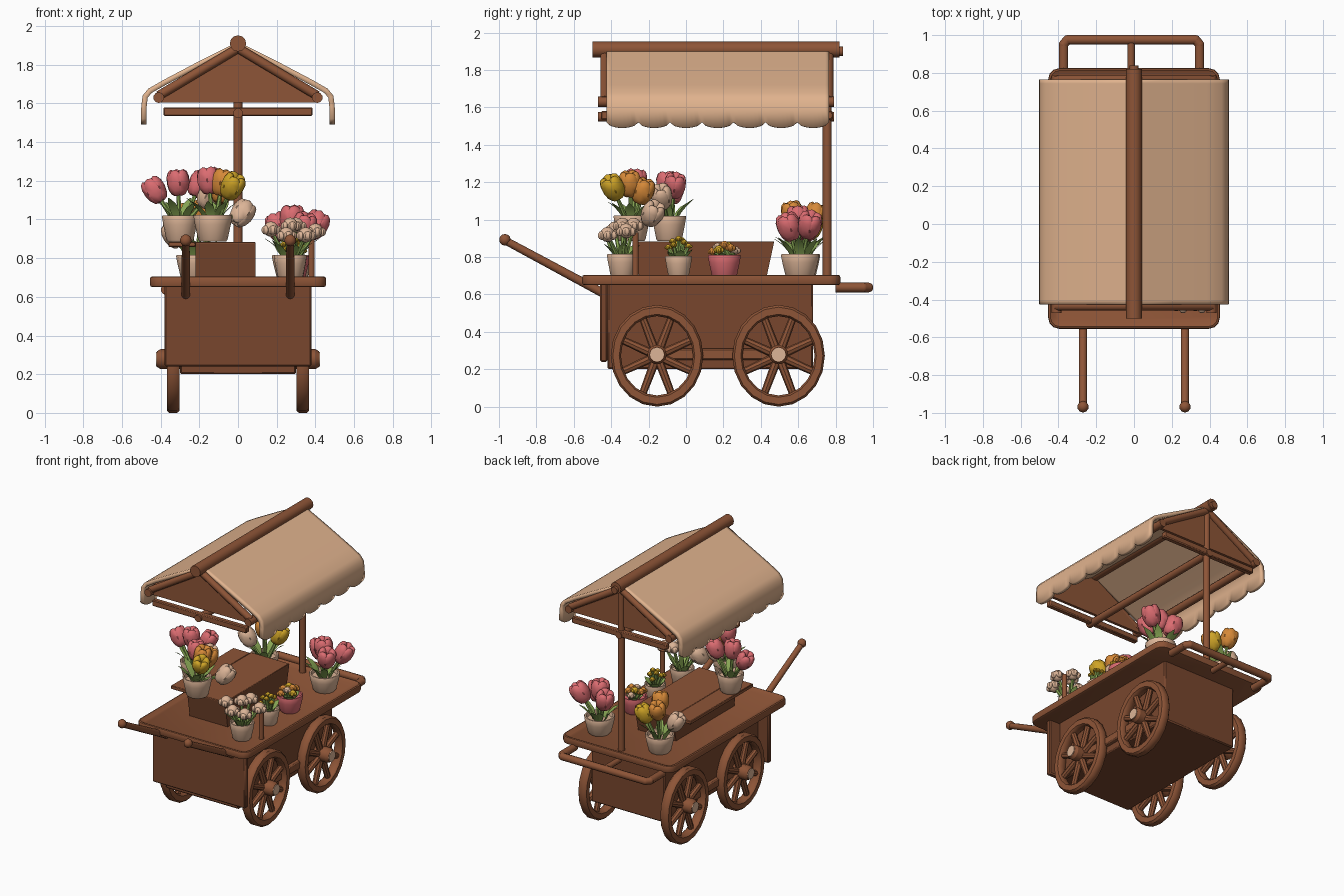
import bpy, bmesh, math, random
from mathutils import Vector, Matrix

random.seed(4)
if "Cube" in bpy.data.objects:
    bpy.data.objects.remove(bpy.data.objects["Cube"])


def material(name, rgb):
    m = bpy.data.materials.new(name)
    m.use_nodes = True
    m.diffuse_color = (*rgb, 1)
    m.node_tree.nodes["Principled BSDF"].inputs["Base Color"].default_value = (*rgb, 1)
    return m


WOOD = material("brown wood", (.27, .09, .038))
PANEL = material("dark wood", (.19, .062, .027))
CLOTH = material("tan canvas", (.75, .45, .27))
CREAM = material("cream", (.72, .46, .31))
PINK = material("pink", (.71, .15, .165))
YELLOW = material("yellow", (.62, .37, .02))
ORANGE = material("orange", (.67, .25, .04))
GREEN = material("leaf green", (.25, .39, .09))


def finish(bm, name, mat):
    bmesh.ops.recalc_face_normals(bm, faces=bm.faces)
    mesh = bpy.data.meshes.new(name)
    bm.to_mesh(mesh)
    bm.free()
    mesh.materials.append(mat)
    ob = bpy.data.objects.new(name, mesh)
    bpy.context.collection.objects.link(ob)
    bpy.ops.object.select_all(action='DESELECT')
    ob.select_set(True)
    bpy.context.view_layer.objects.active = ob
    bpy.ops.object.shade_smooth_by_angle(angle=math.radians(42))
    return ob


def box(bm, x, y, z, bevel=.008):
    lo, hi = Vector((x[0], y[0], z[0])), Vector((x[1], y[1], z[1]))
    mat = Matrix.Translation((lo + hi) / 2) @ Matrix.Diagonal((*(hi - lo), 1))
    verts = bmesh.ops.create_cube(bm, size=1, matrix=mat)["verts"]
    if bevel:
        edges = list({e for v in verts for e in v.link_edges})
        bmesh.ops.bevel(bm, geom=edges, offset=bevel, segments=1, affect='EDGES')


def rod(bm, a, b, r, r2=None, sides=10):
    a, b = Vector(a), Vector(b)
    turn = (b - a).to_track_quat('Z', 'Y').to_matrix().to_4x4()
    bmesh.ops.create_cone(bm, cap_ends=True, segments=sides, radius1=r, radius2=r if r2 is None else r2,
                          depth=(b - a).length, matrix=Matrix.Translation((a + b) / 2) @ turn)


def ball(bm, p, r, scale=(1, 1, 1), turn=Matrix(), u=10, v=7):
    m = Matrix.Translation(p) @ turn @ Matrix.Diagonal((*scale, 1))
    bmesh.ops.create_uvsphere(bm, u_segments=u, v_segments=v, radius=r, matrix=m)


def chain(bm, pts, r):
    for a, b in zip(pts, pts[1:]):
        rod(bm, a, b, r)
    for p in pts[1:-1]:
        ball(bm, p, r)


def lathe(bm, profile, matrix, sides=16, closed=False):
    rings = [[bm.verts.new(matrix @ Vector((r * math.cos(t), r * math.sin(t), h)))
              for t in (2 * math.pi * i / sides for i in range(sides))] for r, h in profile]
    pairs = list(zip(rings, rings[1:] + rings[:1]))
    for a, b in pairs if closed else pairs[:-1]:
        for i in range(sides):
            j = (i + 1) % sides
            bm.faces.new((a[i], a[j], b[j], b[i]))


# Cart body
bm = bmesh.new()
box(bm, (-.3, .3), (-.42, .68), (.2, .66))
box(bm, (-.38, .38), (-.46, -.42), (.24, .66))
finish(bm, "cart_body", PANEL)

# Counter with rounded corners and sunken top
bm = bmesh.new()
box(bm, (-.455, .455), (-.555, .825), (.65, .705), 0)
upright = [e for e in bm.edges if abs(e.verts[0].co.z - e.verts[1].co.z) > .01]
bmesh.ops.bevel(bm, geom=upright, offset=.06, segments=3, profile=.5, affect='EDGES')
level = [e for e in bm.edges if abs(e.verts[0].co.z - e.verts[1].co.z) < .01]
bmesh.ops.bevel(bm, geom=level, offset=.012, segments=2, profile=.5, affect='EDGES')
top = max(bm.faces, key=lambda f: f.calc_center_median().z + f.calc_area())
bmesh.ops.inset_region(bm, faces=[top], thickness=.03)
bmesh.ops.translate(bm, verts=top.verts, vec=(0, 0, -.015))
finish(bm, "counter", WOOD)

# Side rails, axles
bm = bmesh.new()
for s in (-1, 1):
    box(bm, (s * .31 - .02, s * .31 + .02), (-.16, .5), (.25, .31))
for y in (-.155, .495):
    rod(bm, (-.4, y, .28), (.4, y, .28), .03)
finish(bm, "chassis", WOOD)

# Wheels
for s, side in ((-1, "right"), (1, "left")):
    for y, end in ((-.155, "front"), (.495, "back")):
        place = Matrix.Translation((s * .335, y, .272)) @ Matrix.Diagonal((1, .91, 1, 1)) \
            @ Matrix.Rotation(math.pi / 2, 4, 'Y')
        bm = bmesh.new()
        rim = [(.212, -.02), (.222, -.033), (.26, -.033), (.272, -.02)]
        lathe(bm, rim + [(r, -h) for r, h in reversed(rim)], place, 20, True)
        for i in range(8):
            t = math.pi * (i + .5) / 4
            d = Vector((math.cos(t), math.sin(t), 0))
            rod(bm, place @ (d * .03), place @ (d * .225), .024, .02, 8)
        rod(bm, (s * .3, y, .278), (s * .4, y, .278), .052, sides=12)
        rod(bm, (s * .4, y, .278), (s * .42, y, .278), .052, .04, 12)
        finish(bm, f"{end}_{side}_wheel", WOOD)
        bm = bmesh.new()
        rod(bm, (s * .41, y, .278), (s * .425, y, .278), .038, sides=12)
        finish(bm, f"{end}_{side}_hub_cap", CREAM)

# Pull shafts
for s, side in ((-1, "right"), (1, "left")):
    bm = bmesh.new()
    rod(bm, (s * .27, -.44, .605), (s * .27, -.97, .89), .024, .021)
    ball(bm, (s * .27, -.968, .892), .031)
    finish(bm, f"{side}_shaft", WOOD)

# Push bar
bm = bmesh.new()
half = [(.36, .8), (.36, .95), (.34, .975)]
path = half + [(-x, y) for x, y in reversed(half)]
chain(bm, [(x - .013, y, .637) for x, y in path], .026)
rod(bm, (-.015, .8, .637), (-.015, .97, .637), .02)
finish(bm, "push_bar", WOOD)

# Display crate with lid and side ledge
bm = bmesh.new()
box(bm, (-.22, .09), (-.25, .43), (.69, .875), 0)
for v in bm.verts:
    if v.co.z > .8:
        v.co.y += .04 if v.co.y > 0 else -.03
finish(bm, "display_crate", PANEL)
bm = bmesh.new()
box(bm, (-.22, .09), (-.28, .47), (.872, .884), .003)
box(bm, (-.36, -.22), (-.27, .46), (.858, .884), .004)
finish(bm, "display_lid", WOOD)
bm = bmesh.new()
rod(bm, (.38, -.27, .68), (.38, -.27, .93), .017)
finish(bm, "counter_peg", WOOD)

# Roof frame
bm = bmesh.new()
rod(bm, (0, -.5, 1.91), (0, .82, 1.91), .042, sides=12)
rod(bm, (0, .82, 1.9), (0, .84, 1.9), .025)
rod(bm, (0, .755, .68), (0, .755, 1.9), .024)
rod(bm, (0, -.47, 1.55), (0, .79, 1.55), .026)
for s in (-1, 1):
    rod(bm, (s * .41, -.47, 1.63), (s * .41, .79, 1.63), .028)
for y in (-.435, .765):
    box(bm, (-.385, .385), (y - .02, y + .02), (1.535, 1.58), .006)
    for s in (-1, 1):
        rod(bm, (0, y, 1.885), (s * .41, y, 1.64), .024)
finish(bm, "roof_frame", WOOD)

# Gable panels
for y, end in ((-.42, "front"), (.75, "back")):
    bm = bmesh.new()
    tri = [bm.verts.new(p) for p in ((-.42, y - .01, 1.605), (.42, y - .01, 1.605), (0, y - .01, 1.89))]
    face = bm.faces.new(tri)
    out = bmesh.ops.extrude_face_region(bm, geom=[face])["geom"]
    bmesh.ops.translate(bm, verts=[v for v in out if isinstance(v, bmesh.types.BMVert)], vec=(0, .02, 0))
    finish(bm, f"{end}_gable", WOOD)

# Canvas awning with scalloped hems
half = [(0, 1.905), (.2, 1.803), (.38, 1.708), (.455, 1.665), (.48, 1.635), (.486, 1.585), (.488, 1.52)]
profile = [(-x, z) for x, z in reversed(half[1:])] + half
bm = bmesh.new()
steps, rows = 56, []
for i in range(steps + 1):
    wave = math.sqrt(abs(math.sin(math.pi * i / 8)))
    rows.append([bm.verts.new((x, -.425 + 1.19 * i / steps, z - (.03 * wave if z < 1.54 else 0)))
                 for x, z in profile])
for a, b in zip(rows, rows[1:]):
    for j in range(len(profile) - 1):
        bm.faces.new((a[j], a[j + 1], b[j + 1], b[j]))
awning = finish(bm, "awning", CLOTH)
thick = awning.modifiers.new("thickness", 'SOLIDIFY')
thick.thickness = .028
thick.offset = 0


# Flower parts
def tulip(bm, p, lean, size):
    turn = Vector(lean).to_track_quat('Z', 'Y').to_matrix().to_4x4()
    for i in range(5):
        spin = turn @ Matrix.Rotation(i * 2 * math.pi / 5, 4, 'Z')
        at = Vector(p) + spin @ Vector((.42 * size, 0, 0))
        ball(bm, at, size, (.5, .72, 1.08), spin @ Matrix.Rotation(.12, 4, 'Y'), 8, 6)


def blossom(bm, p, lean, size):
    ball(bm, p, size)
    for i in range(5):
        t = i * 2 * math.pi / 5
        ball(bm, Vector(p) + Vector((math.cos(t), math.sin(t), -.15)) * size * .8, size * .6, u=7, v=5)


def leaf(bm, base, angle, length):
    out = Vector((math.cos(angle), math.sin(angle), 0))
    side = Vector((-out.y, out.x, 0))
    prev = None
    for t, w in ((0, .014), (.35, .026), (.7, .024), (1, .003)):
        c = Vector(base) + out * length * .7 * t ** 1.4 + Vector((0, 0, length * (t - .2 * t * t)))
        row = [bm.verts.new(c + side * w), bm.verts.new(c - out * .008 - Vector((0, 0, .008))),
               bm.verts.new(c - side * w), bm.verts.new(c + out * .003)]
        if prev:
            for k in range(4):
                bm.faces.new((prev[k], prev[(k + 1) % 4], row[(k + 1) % 4], row[k]))
        prev = row
    bm.faces.new(prev)


def planter(name, pos, r, h, pot_mat, blooms, kind, size, leaves, leaf_size=.14):
    pos = Vector(pos)
    bm = bmesh.new()
    lathe(bm, [(0, 0), (r * .68, 0), (r * .76, h * .08), (r * .93, h * .65), (r, h * .95), (r * .97, h),
               (r * .87, h), (r * .82, h * .8), (0, h * .8)], Matrix.Translation(pos), 14)
    bmesh.ops.remove_doubles(bm, verts=bm.verts, dist=.0001)
    finish(bm, name + "_pot", pot_mat)
    greens = bmesh.new()
    soil = pos + Vector((0, 0, h * .8))
    for i in range(leaves):
        t = 2 * math.pi * i / leaves + random.uniform(-.2, .2)
        leaf(greens, soil + Vector((math.cos(t), math.sin(t), 0)) * r * .4, t, leaf_size * random.uniform(.8, 1.1))
    heads = {}
    for mat, dx, dy, z in blooms:
        head = Vector((pos.x + dx, pos.y + dy, z))
        rod(greens, soil + Vector((dx, dy, 0)) * .25, head, .012, .01, 6)
        kind(heads.setdefault(mat.name, bmesh.new()), head, (dx * 1.2, dy * 1.2, .25), size)
    finish(greens, name + "_leaves", GREEN)
    for key, hb in heads.items():
        finish(hb, f"{name}_{key}_flowers", bpy.data.materials[key])


# Planters: colour, offset x, offset y, head height
planter("crate_front", (-.13, -.29, .885), .1, .137, CREAM,
        [(PINK, -.02, .02, 1.2), (YELLOW, .1, -.1, 1.17), (ORANGE, .05, -.01, 1.19),
         (ORANGE, .05, .06, 1.15), (CREAM, .15, .11, 1.03)], tulip, .066, 7)
planter("crate_side", (-.3, -.09, .885), .093, .135, CREAM,
        [(PINK, -.01, -.01, 1.19), (PINK, -.13, .02, 1.15), (PINK, .1, .03, 1.18), (CREAM, .15, -.04, 1.12)],
        tulip, .064, 6)
planter("corner_rose", (.27, -.34, .69), .085, .125, CREAM,
        [(CREAM, -.1, -.04, .95), (CREAM, -.02, -.08, .92), (CREAM, .08, -.08, .92), (CREAM, .13, .02, .94),
         (CREAM, .03, .06, .97), (CREAM, 0, 0, .97)], blossom, .04, 5, .11)
berries = [(i * 2.4, .02 + .006 * i) for i in range(8)]
planter("berry", (.28, -.04, .69), .074, .115, CREAM,
        [(YELLOW, r * math.cos(t), r * math.sin(t), .92 - r * 1.1) for t, r in berries], blossom, .015, 6, .07)
planter("posy", (.28, .205, .69), .09, .12, PINK,
        [((ORANGE, YELLOW, CREAM, ORANGE)[i % 4], r * 1.1 * math.cos(t), r * 1.1 * math.sin(t), .88 - r * .8)
         for i, (t, r) in enumerate(berries)], blossom, .022, 6, .045)
planter("back_left", (.28, .61, .69), .105, .125, CREAM,
        [(PINK, 0, -.01, 1.0), (PINK, .12, .05, .97), (PINK, -.07, .04, .96), (PINK, .06, -.06, .96)],
        tulip, .07, 8)
planter("back_right", (-.22, .62, .69), .1, .125, CREAM,
        [(ORANGE, .03, -.05, 1.03), (ORANGE, -.03, .07, 1.02), (YELLOW, .09, .05, .96), (CREAM, -.11, -.03, .92)],
        tulip, .064, 7)
